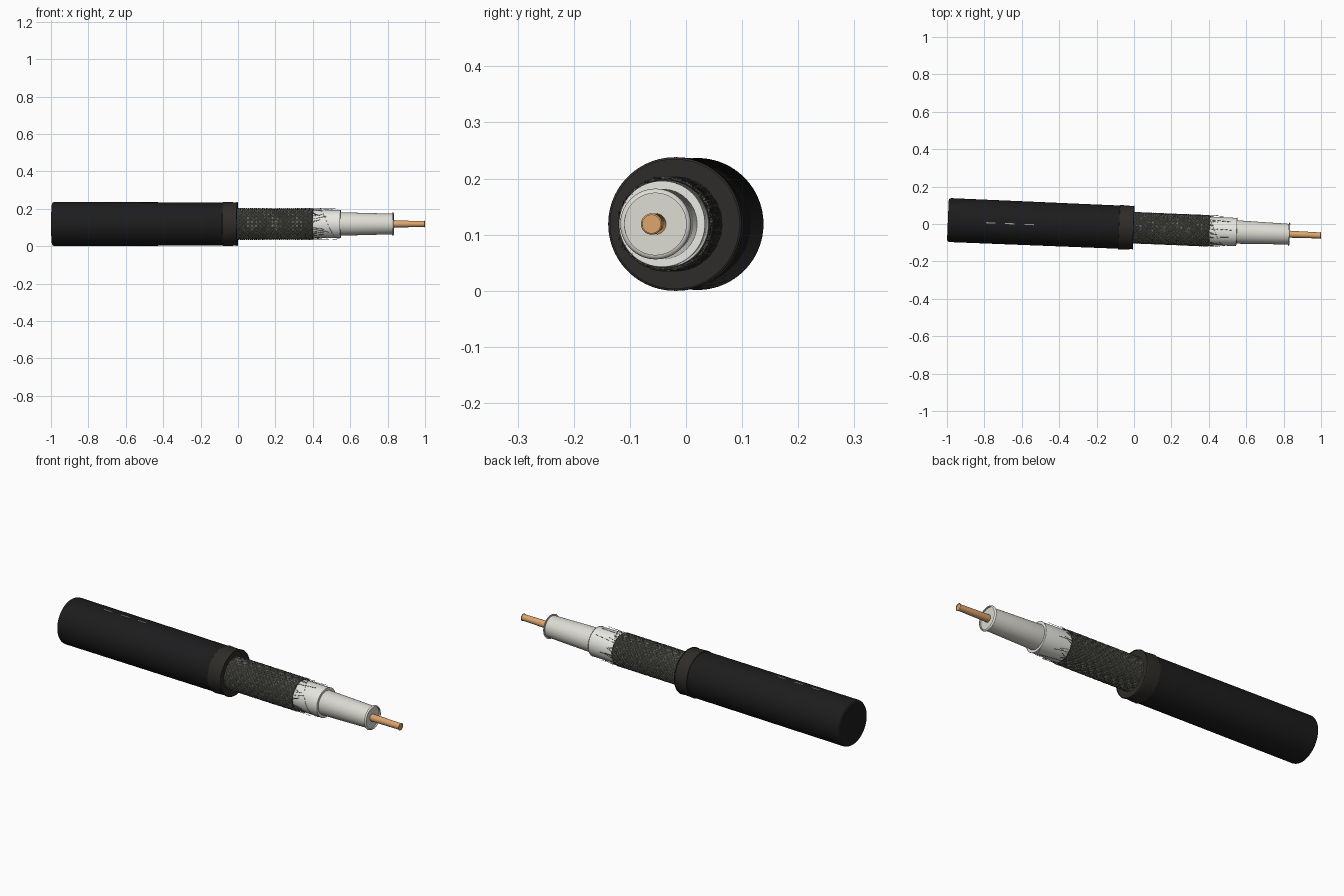
import bpy, bmesh, math, random
from mathutils import Matrix, Vector

if "Cube" in bpy.data.objects:
    bpy.data.objects.remove(bpy.data.objects["Cube"])

random.seed(4)
# cable axis: slightly yawed, resting on the ground
POSE = Matrix.Translation((0, -0.02, 0.119)) @ Matrix.Rotation(math.atan(-0.0415), 4, 'Z')


def mat(name, col):
    m = bpy.data.materials.new(name)
    m.diffuse_color = (*col, 1)
    m.use_nodes = True
    m.node_tree.nodes["Principled BSDF"].inputs["Base Color"].default_value = m.diffuse_color
    return m


BLACK = mat("black_rubber", (0.012, 0.012, 0.013))
CUT = mat("cut_rubber", (0.028, 0.025, 0.022))
WIRE = mat("braid_metal", (0.15, 0.15, 0.13))
DARK = mat("braid_shadow", (0.05, 0.05, 0.045))
FOIL = mat("foil", (0.8, 0.8, 0.76))
CORE = mat("dielectric", (0.72, 0.71, 0.65))
COPPER = mat("copper", (0.72, 0.38, 0.15))
PRINT = mat("print", (0.35, 0.35, 0.35))


def polar(x, r, a):
    return Vector((x, r * math.cos(a), r * math.sin(a)))


def lathe(name, profile, m, n=64):
    """Closed solid of revolution about x; profile is (x, radius)."""
    bm = bmesh.new()
    rings = [[bm.verts.new(polar(x, r, 2 * math.pi * i / n)) for i in range(n)]
             for x, r in profile]
    for a, b in zip(rings, rings[1:]):
        for i in range(n):
            j = (i + 1) % n
            bm.faces.new((a[i], a[j], b[j], b[i]))
    bm.faces.new(rings[0])
    bm.faces.new(rings[-1])
    bmesh.ops.recalc_face_normals(bm, faces=bm.faces)
    me = bpy.data.meshes.new(name)
    bm.to_mesh(me)
    bm.free()
    ob = bpy.data.objects.new(name, me)
    bpy.context.collection.objects.link(ob)
    me.materials.append(m)
    ob.matrix_world = POSE
    bpy.ops.object.select_all(action='DESELECT')
    ob.select_set(True)
    bpy.context.view_layer.objects.active = ob
    bpy.ops.object.shade_smooth_by_angle(angle=math.radians(35))
    return ob


def rod(x0, x1, r, b, steps=4):
    """Profile of a rod whose ends are rounded by b = (start, end)."""
    q = [math.pi / 2 * i / steps for i in range(steps + 1)]
    start = [(x0 + b[0] * (1 - math.sin(t)), r - b[0] * (1 - math.cos(t))) for t in reversed(q)]
    end = [(x1 - b[1] * (1 - math.sin(t)), r - b[1] * (1 - math.cos(t))) for t in q]
    return start + end[::-1]


def wires(name, paths, radius, m, res=1):
    """Many thin round wires in one curve object."""
    cu = bpy.data.curves.new(name, 'CURVE')
    cu.dimensions = '3D'
    cu.bevel_depth = radius
    cu.bevel_resolution = res
    cu.use_fill_caps = True
    for p in paths:
        s = cu.splines.new('POLY')
        s.points.add(len(p) - 1)
        for pt, v in zip(s.points, p):
            pt.co = (*v, 1)
        s.use_smooth = True
    cu.materials.append(m)
    ob = bpy.data.objects.new(name, cu)
    bpy.context.collection.objects.link(ob)
    ob.matrix_world = POSE
    return ob


# Outer jacket and its cut collar
lathe("jacket", rod(-0.996, -0.07, 0.1175, (0.014, 0.002)), BLACK, 96)
lathe("cut_collar", rod(-0.08, -0.002, 0.119, (0.002, 0.004)), CUT, 96)

# Layers under the jacket
lathe("braid_backing", rod(-0.03, 0.405, 0.079, (0.001, 0.001)), DARK)
lathe("foil_wrap", rod(0.38, 0.55, 0.077, (0.001, 0.002)), FOIL)
lathe("dielectric_core", rod(0.53, 0.834, 0.063, (0.001, 0.008)), CORE)
lathe("centre_conductor", rod(0.81, 1.0, 0.019, (0.001, 0.003)), COPPER, 32)

# Woven braid: two families of helical strands passing over and under
COUNT, LENGTH, TURNS, STEPS = 24, 0.42, 0.8, 90
for label, sgn in (("right", 1), ("left", -1)):
    paths = []
    for k in range(COUNT):
        for side in (-1, 0, 1):
            a0 = 2 * math.pi * k / COUNT + side * 0.06
            p = []
            for i in range(STEPS + 1):
                t = i / STEPS
                a = a0 + sgn * 2 * math.pi * TURNS * t
                weave = math.cos(COUNT * TURNS * 2 * math.pi * t + math.pi * k)
                p.append(polar(-0.02 + LENGTH * t, 0.0815 + sgn * 0.0015 * weave, a))
            paths.append(p)
    wires("braid_" + label, paths, 0.0021, WIRE, 0)

# Frayed wire ends lying along the foil
frays = []
for k in range(36):
    a = 2 * math.pi * (k + random.uniform(-.3, .3)) / 36
    n = random.uniform(0.025, 0.075) if k % 4 else random.uniform(0.08, 0.14)
    tw, lift = random.uniform(-0.25, 0.25), random.uniform(0, 0.006)
    frays.append([polar(0.39 + n * t / 6, 0.081 + lift * (t / 6) ** 2, a + tw * t / 6)
                  for t in range(7)])
wires("frayed_ends", frays, 0.001, WIRE, 0)

# Spiral overlap seam of the foil
wires("foil_seam", [[polar(0.40 + 0.148 * i / 40, 0.077, 0.6 + 4.5 * i / 40)
                     for i in range(41)]], 0.001, FOIL)

# Three printed dashes along the top of the jacket
for k, x in enumerate((-0.79, -0.69, -0.585)):
    bpy.ops.mesh.primitive_cube_add(size=1)
    d = bpy.context.object
    d.name = "printed_dash_%d" % (k + 1)
    d.data.materials.append(PRINT)
    d.matrix_world = POSE @ Matrix.Translation((x + 0.025, -0.006, 0.1172)) @ \
        Matrix.Diagonal((0.05, 0.006, 0.0016, 1))
